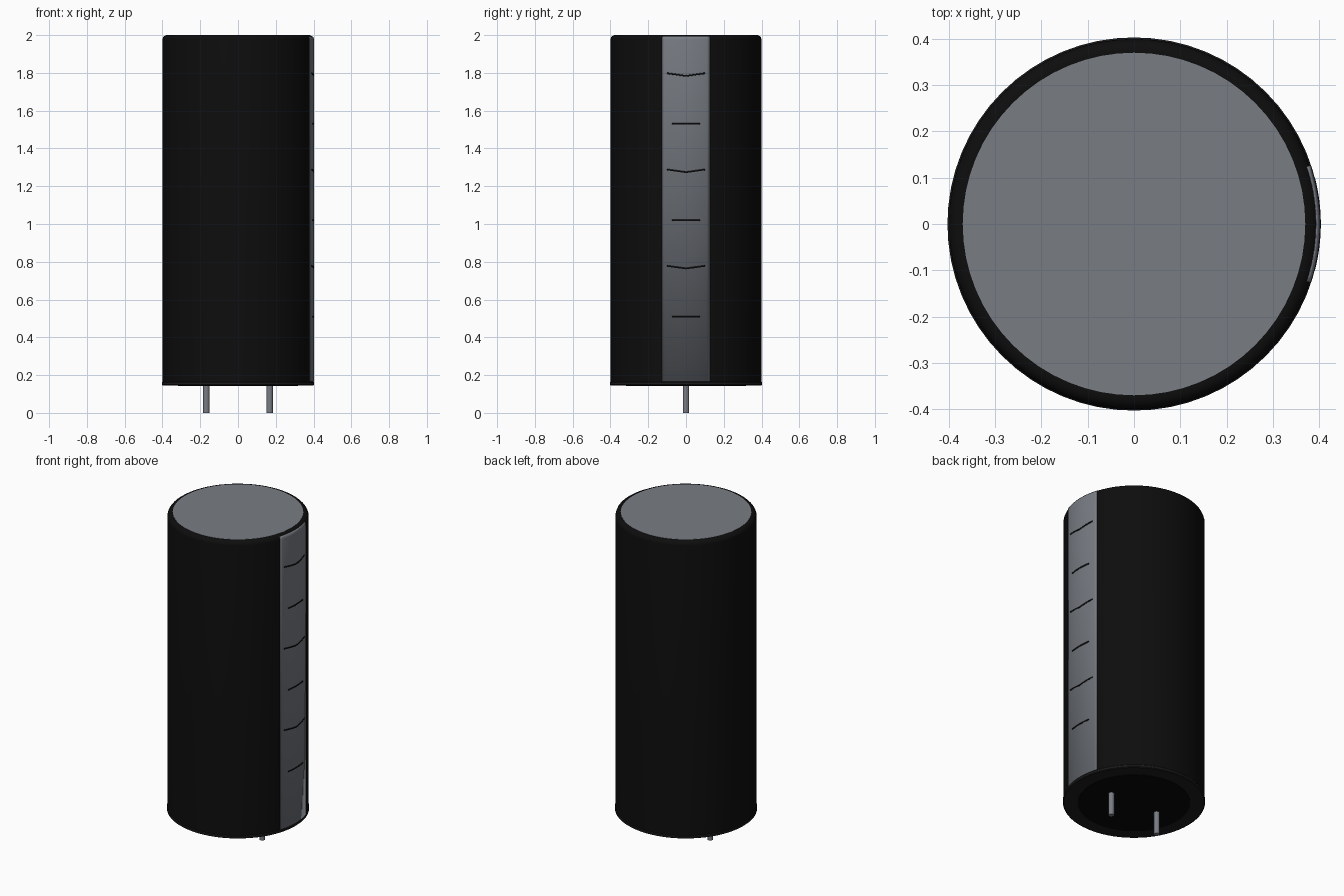
import bpy
from math import sin, cos, pi, asin, radians

cube = bpy.data.objects.get("Cube")
if cube:
    bpy.data.objects.remove(cube, do_unlink=True)


def material(name, rgb, rough=0.5):
    m = bpy.data.materials.new(name)
    m.use_nodes = True
    m.diffuse_color = (*rgb, 1)
    node = m.node_tree.nodes["Principled BSDF"]
    node.inputs["Base Color"].default_value = (*rgb, 1)
    node.inputs["Roughness"].default_value = rough
    return m


BLACK = material("sleeve black", (0.004, 0.004, 0.004))
RUBBER = material("base rim charcoal", (0.012, 0.012, 0.013))
SEAL = material("seal black", (0.002, 0.002, 0.002))
GREY = material("aluminium grey", (0.19, 0.205, 0.23))


def finish(name, verts, faces, mat):
    mesh = bpy.data.meshes.new(name)
    mesh.from_pydata(verts, [], faces)
    mesh.materials.append(mat)
    obj = bpy.data.objects.new(name, mesh)
    bpy.context.collection.objects.link(obj)
    bpy.ops.object.select_all(action="DESELECT")
    obj.select_set(True)
    bpy.context.view_layer.objects.active = obj
    bpy.ops.object.shade_smooth_by_angle(angle=radians(35))
    return obj


def lathe(name, profile, mat, sides=64, x=0):
    """Revolve a bottom-to-top (radius, height) profile and cap both ends."""
    verts = [(x + r * cos(2 * pi * i / sides), r * sin(2 * pi * i / sides), z)
             for r, z in profile for i in range(sides)]
    faces = [(k * sides + i, k * sides + (i + 1) % sides,
              (k + 1) * sides + (i + 1) % sides, (k + 1) * sides + i)
             for k in range(len(profile) - 1) for i in range(sides)]
    faces.append(tuple(reversed(range(sides))))
    faces.append(tuple(range(len(verts) - sides, len(verts))))
    return finish(name, verts, faces, mat)


def curved_plate(name, half_width, rows, mat, thickness, sag=0, cols=16):
    """Plate wrapped round the +x side; sag drops its middle into a V."""
    span = asin(half_width / 0.402)
    verts, faces = [], []
    for r, z in rows:
        for i in range(cols + 1):
            t = 2 * i / cols - 1
            a = span * t
            verts.append((r * cos(a), r * sin(a), z - sag * (1 - abs(t))))
    n = cols + 1
    for k in range(len(rows) - 1):
        for i in range(cols):
            faces.append((k * n + i, k * n + i + 1, (k + 1) * n + i + 1, (k + 1) * n + i))
    obj = finish(name, verts, faces, mat)
    solid = obj.modifiers.new("thickness", "SOLIDIFY")
    solid.thickness = thickness
    solid.offset = -1
    return obj


# Can with rounded shoulder and grey top disc
R, TOP, BEVEL = 0.4, 2.0, 0.025
shoulder = [(R - BEVEL + BEVEL * cos(a), TOP - BEVEL + BEVEL * sin(a))
            for a in (pi / 2 * i / 6 for i in range(7))]
lathe("sleeve", [(R, 0.155)] + shoulder + [(0.37, TOP)], BLACK)
lathe("top_disc", [(0.37, 1.99), (0.37, 2.001)], GREY)

# Base rim and seal
lathe("base_rim", [(0.398, 0.145), (0.403, 0.149), (0.403, 0.16), (0.399, 0.165)], RUBBER)
lathe("base_seal", [(0.318, 0.142), (0.318, 0.15)], SEAL)

# Two pins
for side, x in (("left", 0.168), ("right", -0.168)):
    lathe(side + "_pin", [(0.017, 0), (0.017, 0.16)], GREY, 16, x)

# Polarity stripe following the shoulder
stripe_rows = [(R + 0.002, 0.165)] + [(r + 0.002, z + 0.001) for r, z in shoulder[:4]]
curved_plate("polarity_stripe", 0.127, stripe_rows, GREY, 0.003)

# Alternating chevrons and dashes on the stripe
for i in range(3):
    for kind, z, half, sag in (("dash", 0.51, 0.073, 0), ("chevron", 0.778, 0.1, 0.014)):
        z += 0.51 * i
        rows = [(0.4035, z - 0.004), (0.4035, z + 0.004)]
        curved_plate(f"{kind}_{i + 1}", half, rows, BLACK, 0.002, sag)
